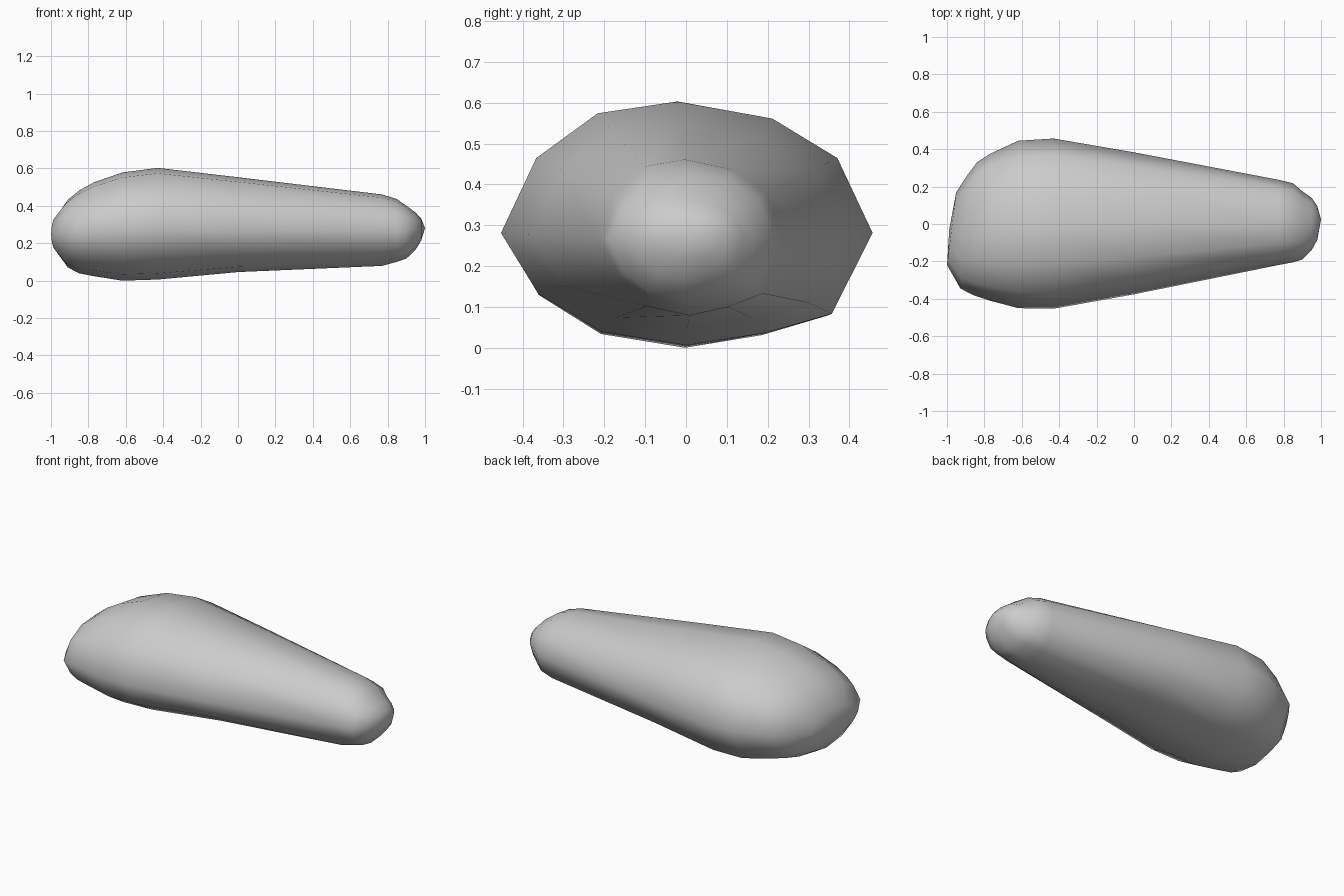
import bpy, bmesh

if "Cube" in bpy.data.objects:
    bpy.data.objects.remove(bpy.data.objects["Cube"])

# Slightly irregular cross-section (y, z), widest at z = 0
SECTION = [(1, 0), (.81, .57), (.46, .87), (-.05, 1), (-.48, .91), (-.81, .57),
           (-1, 0), (-.80, -.54), (-.46, -.88), (0, -1), (.42, -.89), (.78, -.72)]

# Stations: x, y min, y max, z bottom, z widest, z top, slant of the ring
STATIONS = [
    (-.975, -.22, .17, .17, .25, .34, .125),
    (-.91, -.345, .26, .075, .26, .435, .06),
    (-.85, -.38, .33, .043, .27, .485, .03),
    (-.77, -.41, .375, .028, .28, .53, 0),
    (-.62, -.45, .445, .004, .285, .582, 0),
    (-.43, -.453, .457, .01, .285, .607, 0),
    (0, -.376, .383, .05, .28, .557, 0),
    (.77, -.22, .237, .083, .275, .465, 0),
    (.85, -.205, .218, .105, .27, .44, 0),
    (.90, -.19, .175, .122, .27, .405, 0),
    (.95, -.14, .14, .17, .28, .368, 0),
    (.98, -.085, .095, .22, .28, .335, 0),
]

bm = bmesh.new()
rings = []
for x, y0, y1, zb, zm, zt, slant in STATIONS:
    cy, hy = (y0 + y1) / 2, (y1 - y0) / 2
    rings.append([bm.verts.new((x + slant * u * hy, cy + u * hy,
                                zm + v * ((zt - zm) if v > 0 else (zm - zb))))
                  for u, v in SECTION])

# Skin between rings
n = len(SECTION)
for a, b in zip(rings, rings[1:]):
    for i in range(n):
        j = (i + 1) % n
        bm.faces.new((a[i], a[j], b[j], b[i]))

# Blunt butt and small rounded tip
for ring, tip in ((rings[0], (-.988, -.03, .25)), (rings[-1], (1, .025, .285))):
    c = bm.verts.new(tip)
    for i in range(n):
        bm.faces.new((ring[i], ring[(i + 1) % n], c))

bmesh.ops.recalc_face_normals(bm, faces=bm.faces)
for f in bm.faces:
    f.smooth = True
mesh = bpy.data.meshes.new("tapered_body")
bm.to_mesh(mesh)
bm.free()
body = bpy.data.objects.new("tapered_body", mesh)
bpy.context.collection.objects.link(body)
low = min(v.co.z for v in mesh.vertices)
for v in mesh.vertices:
    v.co.z -= low
